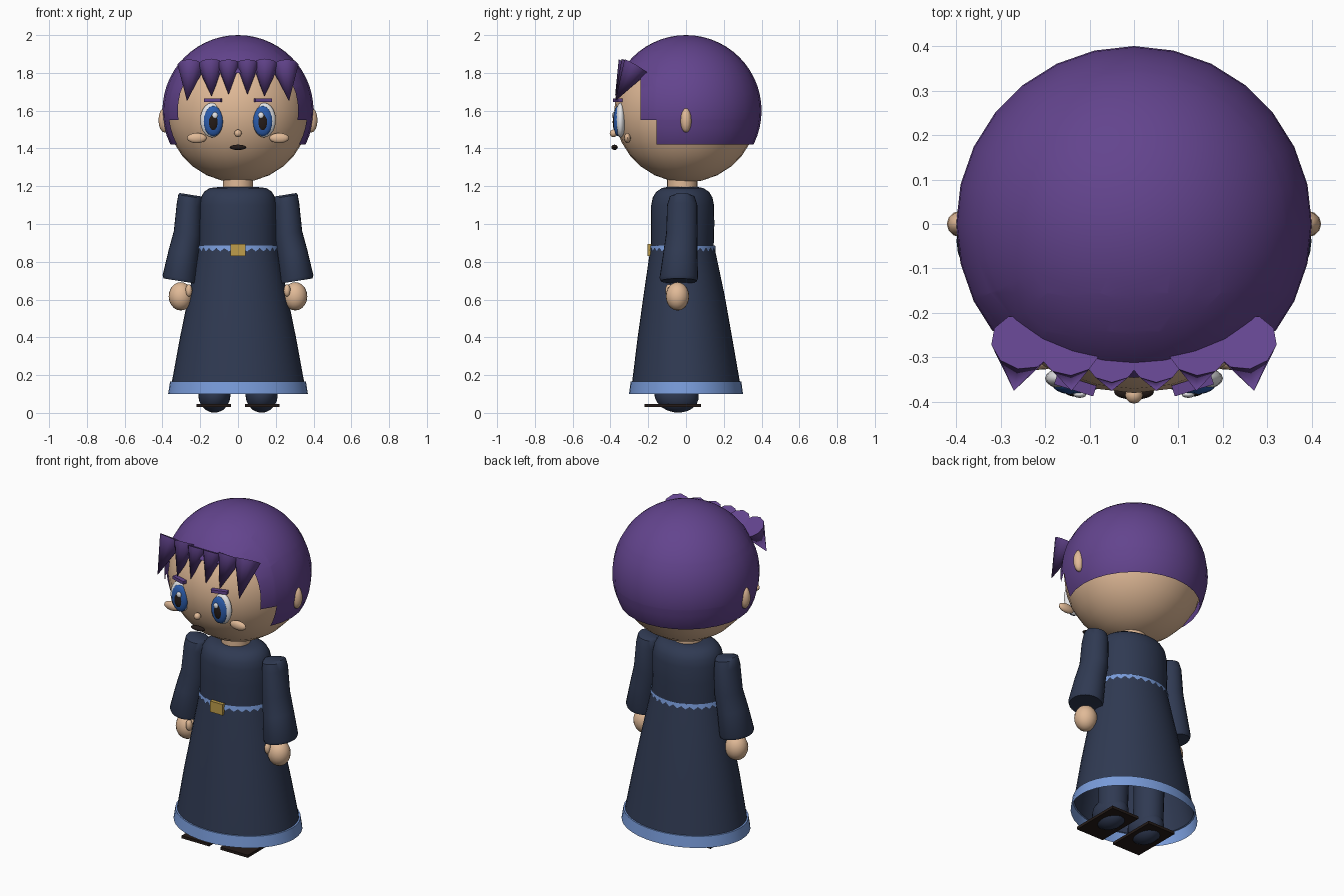
import bpy, bmesh, math
from mathutils import Matrix, Vector

if "Cube" in bpy.data.objects:
    bpy.data.objects.remove(bpy.data.objects["Cube"])


def mat(name, rgb):
    m = bpy.data.materials.new(name)
    m.diffuse_color = (*rgb, 1)
    m.use_nodes = True
    m.node_tree.nodes["Principled BSDF"].inputs["Base Color"].default_value = m.diffuse_color
    return m


PURPLE = mat("purple hair", (0.125, 0.058, 0.27))
SKIN = mat("skin", (0.75, 0.49, 0.31))
NAVY = mat("navy cloth", (0.029, 0.042, 0.085))
TRIM = mat("light blue trim", (0.19, 0.33, 0.70))
GOLD = mat("gold", (0.52, 0.34, 0.07))
WHITE = mat("white", (0.88, 0.88, 0.9))
IRIS = mat("iris blue", (0.025, 0.11, 0.42))
DARK = mat("dark brown", (0.018, 0.011, 0.009))


def finish(name, bm, mats, angle=40):
    bmesh.ops.recalc_face_normals(bm, faces=bm.faces[:])
    me = bpy.data.meshes.new(name)
    bm.to_mesh(me)
    bm.free()
    ob = bpy.data.objects.new(name, me)
    bpy.context.collection.objects.link(ob)
    for m in mats if isinstance(mats, list) else [mats]:
        me.materials.append(m)
    bpy.ops.object.select_all(action='DESELECT')
    ob.select_set(True)
    bpy.context.view_layer.objects.active = ob
    bpy.ops.object.shade_smooth_by_angle(angle=math.radians(angle))
    return ob


def ball(name, loc, rad, m, seg=20, tilt=0):
    bm = bmesh.new()
    M = Matrix.Translation(loc) @ Matrix.Rotation(tilt, 4, 'X') @ Matrix.Diagonal((*rad, 1))
    bmesh.ops.create_uvsphere(bm, u_segments=seg, v_segments=max(8, seg // 2), radius=1, matrix=M)
    return finish(name, bm, m)


def box(name, loc, size, m, rz=0):
    bm = bmesh.new()
    M = Matrix.Translation(loc) @ Matrix.Rotation(rz, 4, 'Z') @ Matrix.Diagonal((*size, 1))
    bmesh.ops.create_cube(bm, size=1, matrix=M)
    return finish(name, bm, m)


def loft(name, rings, m, seg=32, slope=0, mirror=1, caps=(False, False), rule=None):
    """rings: (cx, cy, z, rx, ry); slope lifts the outer side of each ring"""
    bm = bmesh.new()
    loops = []
    for cx, cy, z, rx, ry in rings:
        loop = []
        for i in range(seg):
            a = 2 * math.pi * i / seg
            dx = rx * math.cos(a)
            loop.append(bm.verts.new((mirror * (cx + dx), cy + ry * math.sin(a), z + slope * dx)))
        loops.append(loop)
    for k, (a, b) in enumerate(zip(loops, loops[1:])):
        for i in range(seg):
            j = (i + 1) % seg
            f = bm.faces.new((a[i], a[j], b[j], b[i]))
            if rule:
                f.material_index = rule(k)
    for use, loop in zip(caps, (loops[0], loops[-1])):
        if use:
            bm.faces.new(loop)
    return finish(name, bm, m)


# Head and neck
ball("head", (0, 0, 1.6), (0.38, 0.38, 0.38), SKIN, 28)
loft("neck", [(0, -0.02, 1.26, 0.08, 0.08), (0, -0.02, 1.15, 0.08, 0.08)], SKIN, 24)

# Hair cap: a sphere cut into a stepped face opening
bm = bmesh.new()
bmesh.ops.create_uvsphere(bm, u_segments=28, v_segments=28, radius=0.4,
                          matrix=Matrix.Translation((0, 0, 1.6)) @ Matrix.Rotation(math.pi / 2, 4, 'Z'))
for co, no in (((0, 0, 1.42), (0, 0, 1)), ((0, 0, 1.55), (0, 0, 1)), ((0, 0, 1.8), (0, 0, 1)),
               ((0, -0.24, 0), (0, 1, 0)), ((0, -0.155, 0), (0, 1, 0))):
    bmesh.ops.bisect_plane(bm, geom=bm.verts[:] + bm.edges[:] + bm.faces[:],
                           plane_co=co, plane_no=no)
gone = []
for f in bm.faces:
    c = f.calc_center_median()
    if c.z < 1.42 or (c.y < -0.155 and c.z < 1.55) or (c.y < -0.24 and c.z < 1.8):
        gone.append(f)
bmesh.ops.delete(bm, geom=gone, context='FACES')
finish("hair_cap", bm, PURPLE)

# Fringe: pointed locks hanging in front of the forehead
LOCKS = [((0.25, -0.265, 1.835), (0.27, -0.375, 1.65), 0.072),
         ((0.145, -0.28, 1.84), (0.14, -0.375, 1.675), 0.07),
         ((0.05, -0.30, 1.845), (0.05, -0.375, 1.685), 0.062)]
for s in (-1, 1):
    for n, (base, tip, r) in enumerate(LOCKS):
        p, q = (Vector((s * v[0], v[1], v[2])) for v in (base, tip))
        d = q - p
        bm = bmesh.new()
        bmesh.ops.create_cone(bm, cap_ends=True, segments=10, radius1=r, radius2=0, depth=d.length,
                              matrix=Matrix.Translation((p + q) / 2) @ d.to_track_quat('Z', 'Y').to_matrix().to_4x4())
        finish(f"fringe_lock_{n}", bm, PURPLE, 50)

# Face
for s in (-1, 1):
    ball("ear", (s * 0.388, 0, 1.55), (0.033, 0.03, 0.066), SKIN, 12)
    ball("eye_white", (s * 0.138, -0.347, 1.55), (0.062, 0.028, 0.092), WHITE)
    ball("iris", (s * 0.131, -0.362, 1.545), (0.052, 0.022, 0.08), IRIS)
    ball("pupil", (s * 0.131, -0.374, 1.54), (0.027, 0.014, 0.047), DARK)
    ball("eye_glint", (s * 0.122, -0.383, 1.575), (0.015, 0.008, 0.017), WHITE, 12)
    box("eyebrow", (s * 0.132, -0.362, 1.655), (0.092, 0.025, 0.018), PURPLE, s * 0.3)
    ball("cheek", (s * 0.218, -0.31, 1.455), (0.052, 0.018, 0.027), SKIN, 16)
ball("nose", (0, -0.384, 1.48), (0.02, 0.02, 0.02), SKIN, 12)
ball("mouth", (0, -0.378, 1.406), (0.045, 0.017, 0.014), DARK, 16)

# Torso and skirt
loft("torso", [(0, -0.02, 0.87, 0.208, 0.166), (0, -0.018, 1.0, 0.207, 0.168),
               (0, -0.018, 1.1, 0.204, 0.166), (0, -0.018, 1.14, 0.196, 0.158),
               (0, -0.018, 1.17, 0.18, 0.14), (0, -0.018, 1.19, 0.15, 0.11),
               (0, -0.018, 1.196, 0.10, 0.08)], NAVY, caps=(False, True))
loft("skirt", [(0, -0.018, 0.885, 0.208, 0.167), (0, -0.016, 0.80, 0.226, 0.183),
               (0, -0.01, 0.62, 0.262, 0.215), (0, -0.006, 0.40, 0.307, 0.25),
               (0, 0, 0.165, 0.35, 0.285), (0, 0, 0.165, 0.36, 0.293),
               (0, 0, 0.10, 0.37, 0.302)],
     [NAVY, TRIM], 40, rule=lambda k: int(k >= 4))

# Sash with a zigzag lower edge
bm = bmesh.new()
N = 56
top, low = [], []
for i in range(N):
    a = 2 * math.pi * i / N
    c, s = math.cos(a), math.sin(a)
    top.append(bm.verts.new((0.213 * c, -0.018 + 0.172 * s, 0.887)))
    low.append(bm.verts.new((0.217 * c, -0.018 + 0.176 * s, 0.872 if i % 2 else 0.855)))
for i in range(N):
    j = (i + 1) % N
    bm.faces.new((top[i], top[j], low[j], low[i]))
finish("sash", bm, TRIM)
box("buckle", (0, -0.193, 0.862), (0.082, 0.024, 0.065), GOLD)

# Arms, legs and sandals
for s in (-1, 1):
    loft("sleeve", [(0.252, -0.02, 1.155, 0.057, 0.04), (0.254, -0.02, 1.145, 0.062, 0.066),
                    (0.258, -0.02, 1.10, 0.066, 0.08), (0.266, -0.022, 0.95, 0.074, 0.083),
                    (0.287, -0.03, 0.85, 0.08, 0.09), (0.309, -0.038, 0.715, 0.09, 0.102),
                    (0.308, -0.038, 0.698, 0.086, 0.096), (0.305, -0.04, 0.70, 0.05, 0.05)],
         NAVY, 24, slope=0.16, mirror=s, caps=(True, True))
    ball("hand", (s * 0.303, -0.045, 0.617), (0.064, 0.062, 0.075), SKIN)
    ball("thumb", (s * 0.26, -0.09, 0.648), (0.018, 0.02, 0.033), SKIN, 12)
    loft("leg", [(0.125, -0.03, 0.09, 0.08, 0.085), (0.125, -0.02, 0.4, 0.085, 0.085)],
         NAVY, 20, mirror=s, caps=(True, True))
    ball("foot", (s * 0.125, -0.05, 0.092), (0.085, 0.118, 0.09), NAVY, tilt=-0.15)
    box("sandal_sole", (s * 0.128, -0.07, 0.04), (0.182, 0.30, 0.016), DARK)
